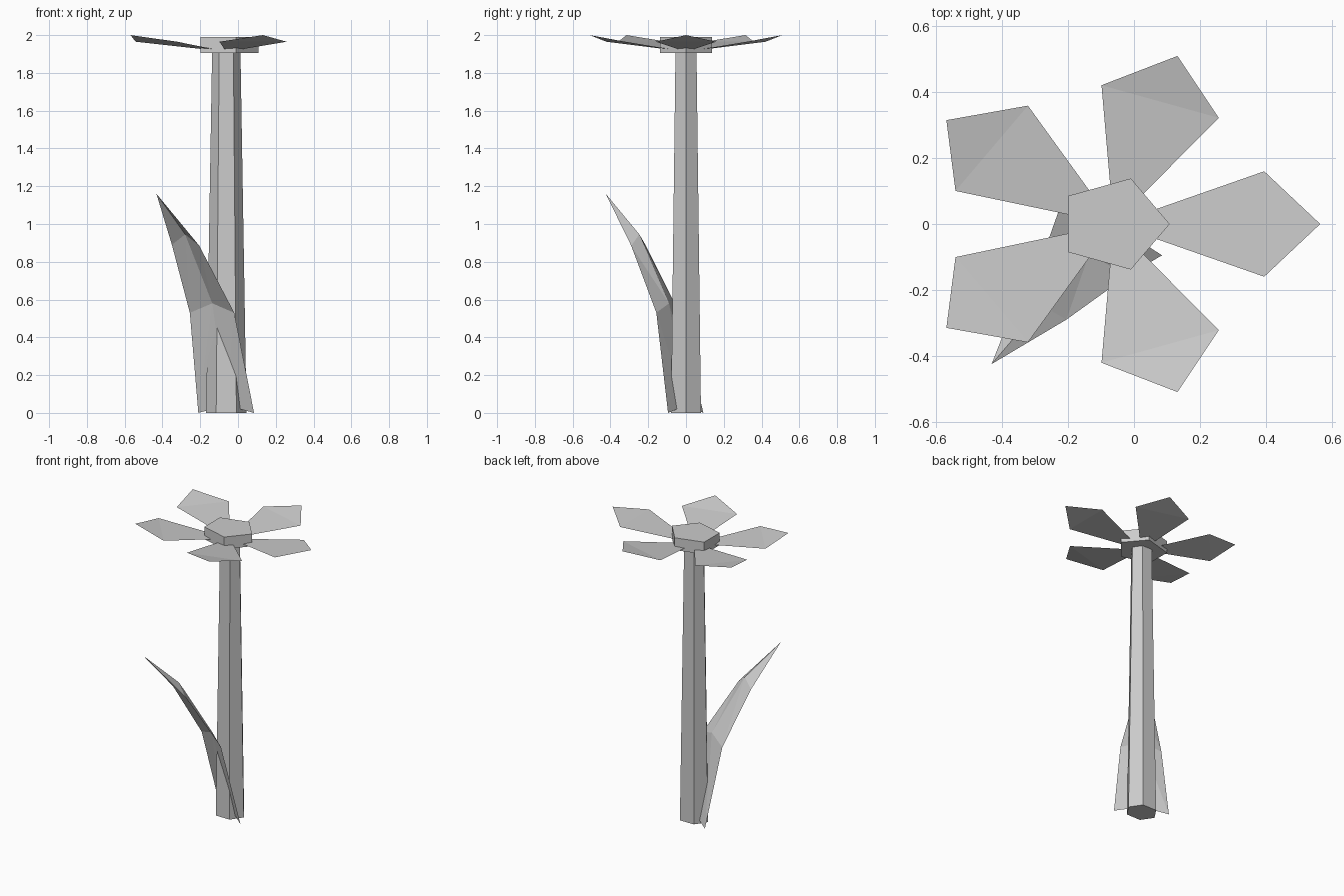
import bpy, math

if "Cube" in bpy.data.objects:
    bpy.data.objects.remove(bpy.data.objects["Cube"])

CX = -0.062      # flower axis
SQUASH = 0.855   # flattening along y

grey = bpy.data.materials.new("plain grey")
grey.diffuse_color = (0.6, 0.6, 0.6, 1)
grey.use_nodes = True
grey.node_tree.nodes["Principled BSDF"].inputs["Base Color"].default_value = grey.diffuse_color


def add_mesh(name, verts, faces):
    mesh = bpy.data.meshes.new(name)
    mesh.from_pydata(verts, [], faces)
    mesh.materials.append(grey)
    obj = bpy.data.objects.new(name, mesh)
    bpy.context.collection.objects.link(obj)
    return obj


def polar(r, angle, z, side=0.0):
    """Point at radius r and sideways offset, turned about the flower axis."""
    c, s = math.cos(angle), math.sin(angle)
    return (CX + r * c - side * s, (r * s + side * c) * SQUASH, z)


def prism(name, n, r0, z0, r1, z1):
    step = 2 * math.pi / n
    verts = [polar(r, i * step, z) for r, z in ((r0, z0), (r1, z1)) for i in range(n)]
    faces = [(i, (i + 1) % n, n + (i + 1) % n, n + i) for i in range(n)]
    faces += [tuple(reversed(range(n))), tuple(range(n, 2 * n))]
    return add_mesh(name, verts, faces)


# Tapered six-sided stem and five-sided flower centre
prism("stem", 6, 0.107, 0.0, 0.075, 1.915)
prism("flower_centre", 5, 0.17, 1.905, 0.17, 1.99)

# Five kite-shaped petals with a bent tip
for k in range(5):
    a = math.radians(72 * k)
    add_mesh(f"petal_{k + 1}",
             [polar(0.0, a, 1.912), polar(0.457, a, 1.965, -0.187),
              polar(0.627, a, 2.0), polar(0.457, a, 1.965, 0.187)],
             [(0, 1, 3), (1, 2, 3)])

# Creased leaf: rows of left edge, middle crease and right edge, then the tip
rows = [
    ((-0.21, 0.092, 0.0), (-0.062, 0.0, 0.04), (0.085, -0.095, 0.0)),
    ((-0.255, -0.035, 0.53), (-0.136, -0.09, 0.58), (-0.02, -0.157, 0.53)),
    ((-0.35, -0.215, 0.89), (-0.28, -0.247, 0.945), (-0.205, -0.29, 0.885)),
]
verts = [p for row in rows for p in row] + [(-0.432, -0.425, 1.16)]
faces = []
for r in (0, 3):
    for c in (0, 1):
        a = r + c
        faces += [(a, a + 3, a + 4), (a, a + 4, a + 1)]
faces += [(6, 9, 7), (7, 9, 8)]
add_mesh("leaf", verts, faces)
